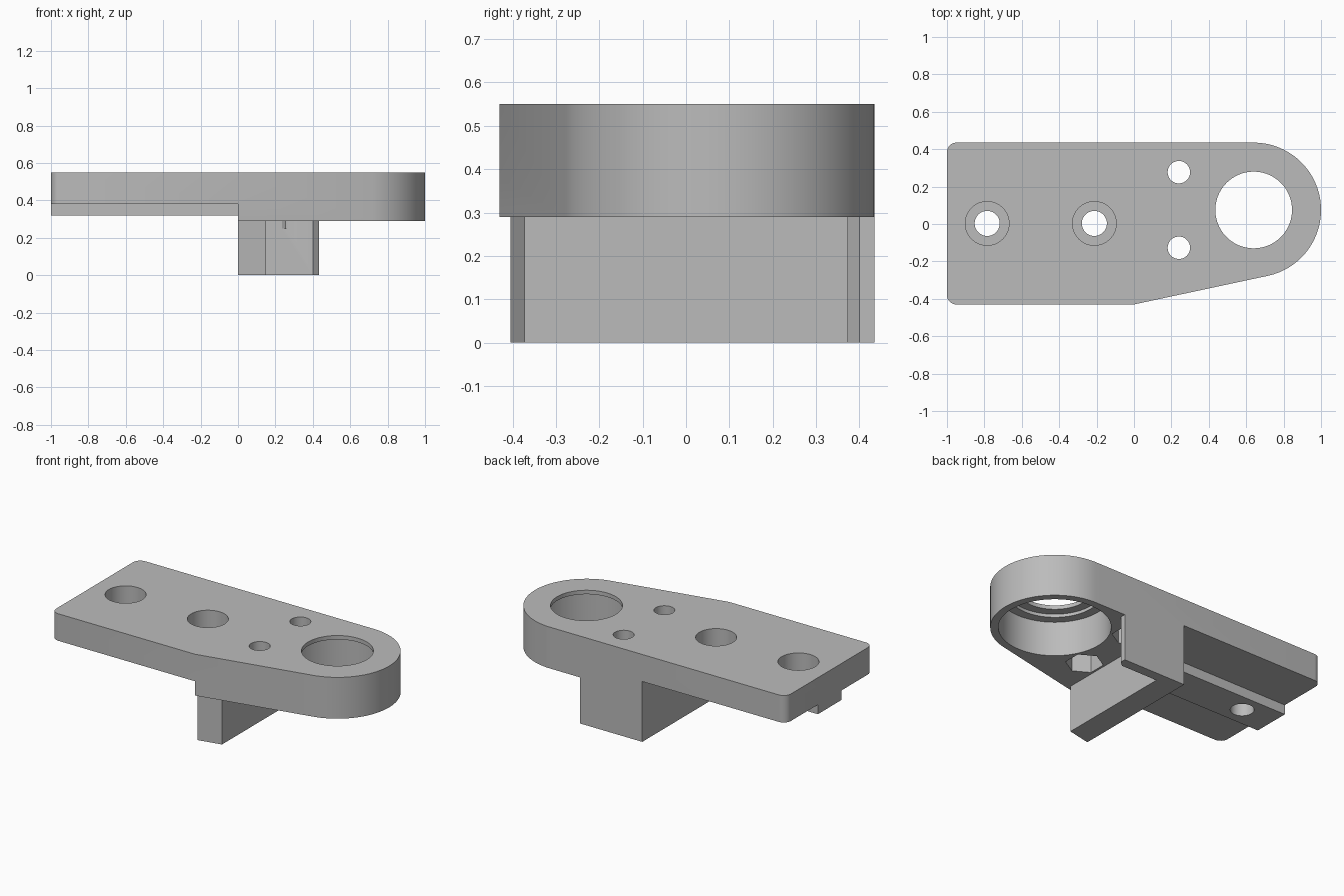
import bpy, bmesh
from math import cos, sin, radians, pi

cube = bpy.data.objects.get("Cube")
if cube:
    bpy.data.objects.remove(cube, do_unlink=True)

TOP, STEP, UNDER = 0.55, 0.38, 0.29     # plate top, thin underside, thick underside
RING = (0.64, 0.075)                    # centre of the round end


def arc(cx, cy, r, start, end, n):
    angles = [radians(start + (end - start) * i / n) for i in range(n + 1)]
    return [(cx + r * cos(a), cy + r * sin(a)) for a in angles]


def prism(name, outline, z0, z1):
    """Extrude a counter-clockwise outline from z0 to z1."""
    bm = bmesh.new()
    base = bm.faces.new([bm.verts.new((x, y, z0)) for x, y in outline])
    top = bmesh.ops.extrude_face_region(bm, geom=[base])["geom"]
    verts = [v for v in top if isinstance(v, bmesh.types.BMVert)]
    bmesh.ops.translate(bm, verts=verts, vec=(0, 0, z1 - z0))
    bmesh.ops.recalc_face_normals(bm, faces=bm.faces)
    mesh = bpy.data.meshes.new(name)
    bm.to_mesh(mesh)
    bm.free()
    ob = bpy.data.objects.new(name, mesh)
    bpy.context.collection.objects.link(ob)
    return ob


def box(name, x0, x1, y0, y1, z0, z1):
    return prism(name, [(x0, y0), (x1, y0), (x1, y1), (x0, y1)], z0, z1)


def disc(name, centre, r, z0, z1, sides=64, turn=0):
    outline = arc(*centre, r, turn, turn + 360, sides)[:-1]
    return prism(name, outline, z0, z1)


def combine(target, tool, operation):
    """Apply a boolean and discard the tool."""
    mod = target.modifiers.new(tool.name, 'BOOLEAN')
    mod.operation, mod.solver, mod.object = operation, 'EXACT', tool
    bpy.ops.object.select_all(action='DESELECT')
    bpy.context.view_layer.objects.active = target
    target.select_set(True)
    bpy.ops.object.modifier_apply(modifier=mod.name)
    bpy.data.objects.remove(tool, do_unlink=True)


# Plate: square end with rounded corners, tapering into the round end
outline = (arc(-0.95, -0.38, 0.05, 180, 270, 8) + [(0, -0.43)]
           + arc(*RING, 0.36, -78, 90, 64)
           + arc(-0.95, 0.385, 0.05, 90, 180, 8))
bracket = prism("mounting_bracket", outline, UNDER, TOP)
combine(bracket, box("thin_half_cut", -1.2, 0, -0.6, 0.6, 0, STEP), 'DIFFERENCE')

# Alignment rail under the thin half
combine(bracket, box("rail", -1, 0.05, -0.117, 0.117, 0.32, 0.45), 'UNION')

# L-shaped leg: cross wall plus a chamfered wing along the back
leg = [(0, -0.405), (0.15, -0.373), (0.15, 0.373), (0.40, 0.373),
       (0.432, 0.40), (0.432, 0.435), (0, 0.435)]
combine(bracket, prism("leg", leg, 0, 0.34), 'UNION')

# Stepped bore in the round end
for r, z0, z1 in ((0.315, 0.2, 0.505), (0.26, 0.45, 0.525), (0.205, 0.5, 0.7)):
    combine(bracket, disc("bore", RING, r, z0, z1, 96), 'DIFFERENCE')

# Counterbored screw holes along the rail
for x in (-0.785, -0.212):
    combine(bracket, disc("screw_hole", (x, 0.003), 0.067, 0.2, 0.7), 'DIFFERENCE')
    combine(bracket, disc("counterbore", (x, 0.003), 0.117, 0.41, 0.7), 'DIFFERENCE')

# Bolt holes with hexagonal nut pockets underneath
for y in (0.277, -0.127):
    combine(bracket, disc("bolt_hole", (0.24, y), 0.06, 0.2, 0.7, 48), 'DIFFERENCE')
    combine(bracket, disc("nut_pocket", (0.255, y), 0.107, 0.25, 0.42, 6, 30),
            'DIFFERENCE')

# Plain grey finish
grey = bpy.data.materials.new("plain_grey")
grey.use_nodes = True
colour = (0.5, 0.5, 0.5, 1)
grey.diffuse_color = colour
grey.node_tree.nodes["Principled BSDF"].inputs["Base Color"].default_value = colour
bracket.data.materials.clear()
bracket.data.materials.append(grey)
for face in bracket.data.polygons:
    face.material_index = 0

bpy.ops.object.select_all(action='DESELECT')
bracket.select_set(True)
bpy.context.view_layer.objects.active = bracket
bpy.ops.object.shade_smooth_by_angle(angle=pi / 6)
